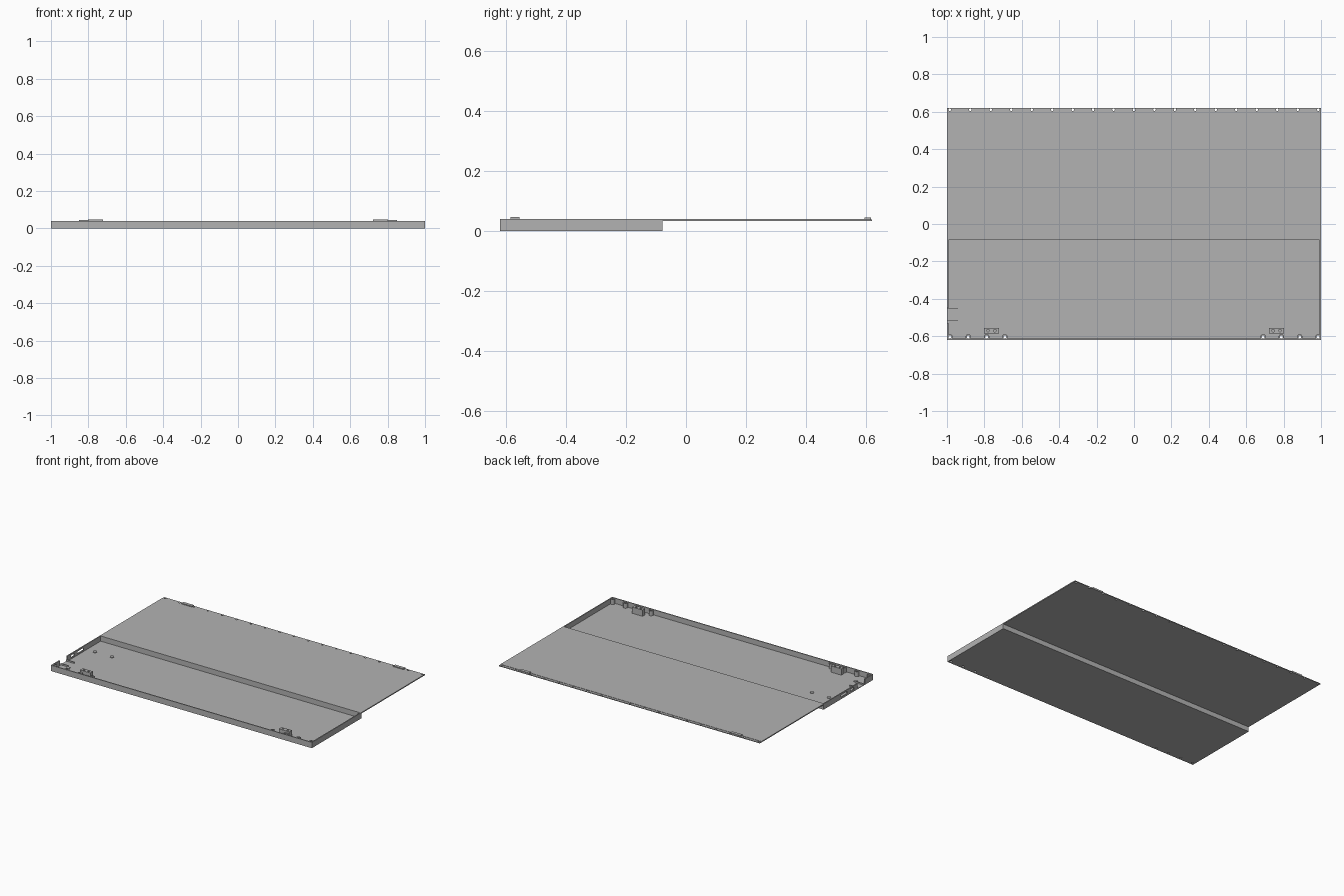
import bpy, bmesh
from mathutils import Matrix, Vector

cube = bpy.data.objects.get("Cube")
if cube:
    bpy.data.objects.remove(cube, do_unlink=True)

grey = bpy.data.materials.new("plain grey")
grey.use_nodes = True
colour = (0.45, 0.45, 0.45, 1)
grey.diffuse_color = colour
grey.node_tree.nodes["Principled BSDF"].inputs["Base Color"].default_value = colour


def finish(name, bm):
    mesh = bpy.data.meshes.new(name)
    bm.to_mesh(mesh)
    bm.free()
    mesh.materials.append(grey)
    obj = bpy.data.objects.new(name, mesh)
    bpy.context.collection.objects.link(obj)
    return obj


def boxes(name, spans):
    """One mesh from (low corner, high corner) pairs."""
    bm = bmesh.new()
    for low, high in spans:
        low, high = Vector(low), Vector(high)
        size = Matrix.Diagonal((*(high - low), 1))
        bmesh.ops.create_cube(bm, size=1, matrix=Matrix.Translation((low + high) / 2) @ size)
    return finish(name, bm)


def discs(name, points, radius, z0, z1, sides=20):
    """One mesh of upright cylinders at the given (x, y) points."""
    bm = bmesh.new()
    for x, y in points:
        bmesh.ops.create_cone(bm, cap_ends=True, segments=sides, radius1=radius, radius2=radius,
                              depth=z1 - z0, matrix=Matrix.Translation((x, y, (z0 + z1) / 2)))
    return finish(name, bm)


def cut(obj, cutter):
    mod = obj.modifiers.new("cut", 'BOOLEAN')
    mod.operation = 'DIFFERENCE'
    mod.solver = 'EXACT'
    mod.object = cutter
    cutter.hide_render = True
    cutter.hide_set(True)


FRONT, STEP, BACK = -0.62, -0.078, 0.62
TOP, WALL, FLOOR = 0.04, 0.007, 0.004
IN = 1 - WALL

# Tray shell
tray_floor = boxes("tray_floor", [((-1, FRONT, 0), (1, STEP, FLOOR))])
boxes("front_wall", [((-1, FRONT, FLOOR), (1, FRONT + WALL, TOP))])
boxes("step_wall", [((-1, STEP - WALL, FLOOR), (1, STEP, TOP))])
boxes("left_wall", [((IN, FRONT + WALL, FLOOR), (1, STEP - WALL, TOP))])
right_wall = boxes("right_wall", [((-1, FRONT + WALL, FLOOR), (-IN, STEP - WALL, TOP))])

# Open notch and two windows in the right wall
wall_cutter = boxes("wall_cutter", [
    ((-1.1, -0.53, FLOOR - 0.01), (-0.9, -0.45, 0.1)),
    ((-1.1, -0.41, 0.013), (-0.9, -0.37, 0.029)),
    ((-1.1, -0.34, 0.013), (-0.9, -0.27, 0.029))])
cut(right_wall, wall_cutter)
boxes("notch_fins", [((-1, y - 0.002, FLOOR), (-0.94, y + 0.002, 0.014))
                     for y in (-0.515, -0.45)])

# Small pads on the tray floor
discs("floor_pads", [(-0.93, -0.237), (-0.80, -0.237), (-0.93, -0.53)], 0.013, FLOOR, 0.008)

# Screw bosses along the front, with holes right through
boss_points = [(side * x, -0.604) for side in (-1, 1) for x in (0.69, 0.788, 0.886, 0.984)]
bosses = discs("screw_bosses", boss_points, 0.015, FLOOR, 0.038)
boss_cutter = discs("boss_cutter", boss_points, 0.008, -0.1, 0.1, 12)
cut(bosses, boss_cutter)
cut(tray_floor, boss_cutter)

# Latch blocks standing behind the front wall
blocks = boxes("latch_blocks", [((s * 0.762 - 0.04, -0.585, FLOOR),
                                 (s * 0.762 + 0.04, -0.555, 0.047)) for s in (-1, 1)])
block_holes = [(s * 0.762 + d, -0.57) for s in (-1, 1) for d in (-0.018, 0.018)]
cut(blocks, discs("block_cutter", block_holes, 0.007, 0.03, 0.1, 12))

# Raised rear panel and its drilled edge strip
boxes("rear_panel", [((-1, STEP, 0.033), (1, 0.602, TOP))])
strip = boxes("rear_strip", [((-1, 0.602, 0.033), (1, BACK, 0.038))])
strip_holes = [(-0.985 + i * 1.97 / 18, 0.611) for i in range(19)]
cut(strip, discs("strip_cutter", strip_holes, 0.007, 0, 0.1, 12))

# Catch tabs on the rear edge
tabs = boxes("rear_tabs", [((s * 0.81 - 0.04, 0.595, 0.036),
                            (s * 0.81 + 0.04, 0.617, 0.046)) for s in (-1, 1)])
cut(tabs, discs("tab_cutter", strip_holes, 0.007, 0, 0.1, 12))
